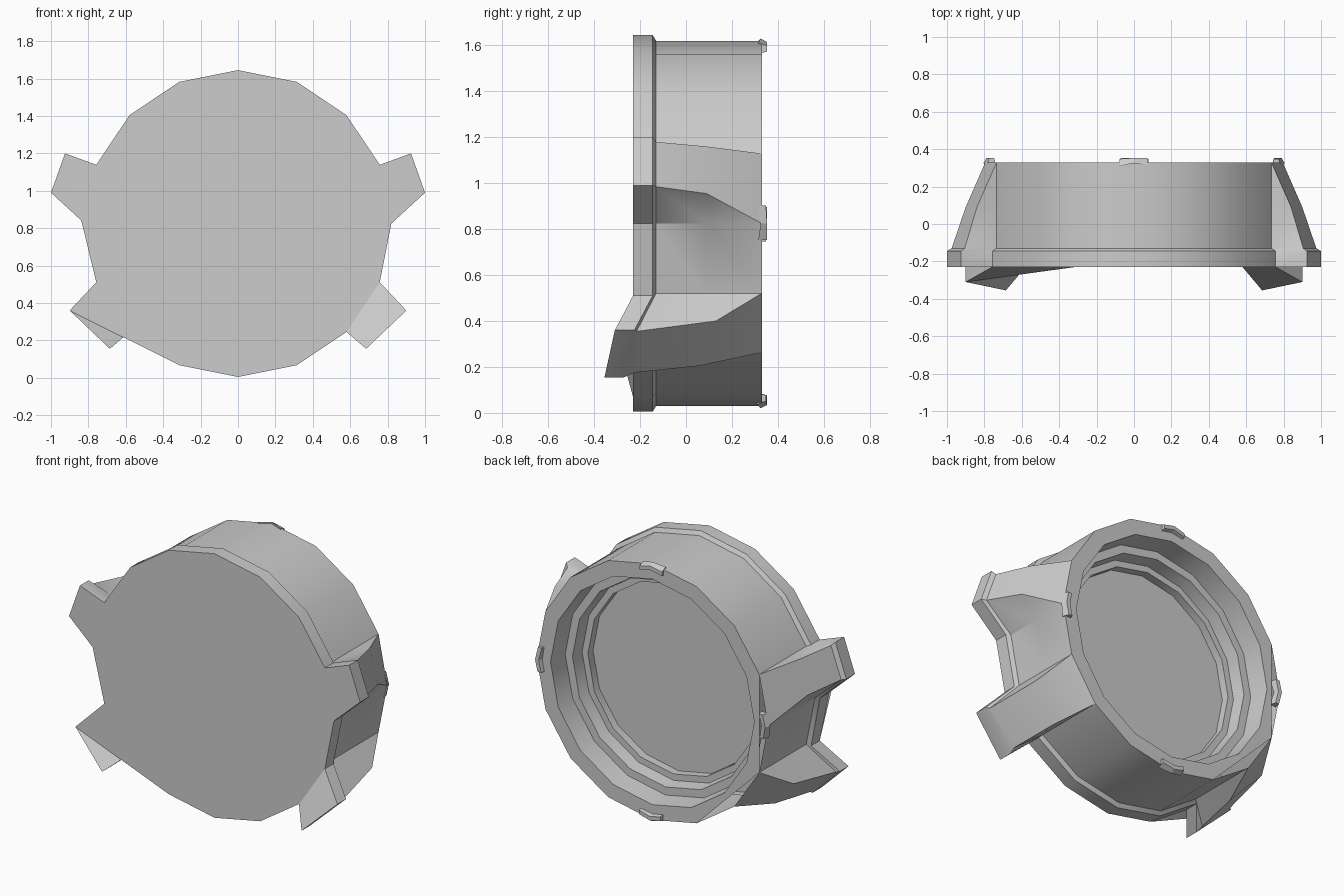
import bpy, bmesh
from math import sin, cos, radians, pi

if "Cube" in bpy.data.objects:
    bpy.data.objects.remove(bpy.data.objects["Cube"])

CZ = 0.825  # height of the drum axis


def rim(r, i):
    """Corner i of the 16-sided drum, counted clockwise from the top."""
    a = radians(90 - 22.5 * i)
    return r * cos(a), CZ + r * sin(a)


def section(r, y, tips):
    """Closed loop: 16-gon plus two tabs per side; tips = four (x, y, z)."""
    p = [(rim(r, i)[0], y, rim(r, i)[1]) for i in range(9)]
    half = p[:4] + list(tips[:2]) + p[4:6] + list(tips[2:]) + p[6:]
    return half + [(-x, yy, z) for x, yy, z in reversed(half[1:-1])]


def make(name, bm, angle=30):
    bmesh.ops.recalc_face_normals(bm, faces=bm.faces)
    me = bpy.data.meshes.new(name)
    bm.to_mesh(me)
    bm.free()
    ob = bpy.data.objects.new(name, me)
    bpy.context.collection.objects.link(ob)
    bpy.ops.object.select_all(action='DESELECT')
    ob.select_set(True)
    bpy.context.view_layer.objects.active = ob
    bpy.ops.object.shade_smooth_by_angle(angle=radians(angle))
    return ob


def bridge(bm, a, b):
    n = len(a)
    for i in range(n):
        q = []
        for v in (a[i], a[(i + 1) % n], b[(i + 1) % n], b[i]):
            if v not in q:
                q.append(v)
        if len(q) > 2:
            bm.faces.new(q)


# Housing: front flange with tabs, lofted back into a plain drum
R = 0.795
end = [(rim(R, i)[0], 0.33, rim(R, i)[1]) for i in (3, 4, 5, 6)]
sections = [
    section(0.82, -0.23, [(0.925, -0.23, 1.20), (1.0, -0.23, 0.99),
                          (0.90, -0.31, 0.36), (0.685, -0.355, 0.155)]),
    section(0.82, -0.145, [(0.925, -0.145, 1.20), (1.0, -0.145, 0.99),
                           (0.90, -0.225, 0.36), (0.685, -0.27, 0.155)]),
    section(R, -0.13, [(0.905, -0.13, 1.18), (0.975, -0.13, 0.985),
                       (0.88, -0.215, 0.355), (0.69, -0.225, 0.175)]),
    section(R, 0.09, [(0.84, 0.09, 1.16), (0.90, 0.09, 0.955),
                      (0.83, 0.13, 0.40), (0.655, 0.06, 0.205)]),
    section(R, 0.33, end),
]
bm = bmesh.new()
loops = [[bm.verts.new(c) for c in s] for s in sections]
for a, b in zip(loops, loops[1:]):
    bridge(bm, a, b)
f = loops[0]
tab_starts = (3, 7, 13, 17)          # root vertex before each tab
tip_ids = {s + k for s in tab_starts for k in (1, 2)}
bm.faces.new([v for i, v in enumerate(f) if i not in tip_ids])
for s in tab_starts:
    bm.faces.new(f[s:s + 4])

# Stepped recess open at the back
prev = [v for i, v in enumerate(loops[-1]) if i not in tip_ids]
for r, y in ((0.70, 0.33), (0.69, 0.20), (0.64, 0.20), (0.63, 0.12), (0.59, 0.12), (0.59, 0.07)):
    ring = []
    for i in range(16):
        x, z = rim(r, i)
        ring.append(bm.verts.new((x, y, z)))
    bridge(bm, prev, ring)
    prev = ring
bm.faces.new(prev)
bmesh.ops.remove_doubles(bm, verts=bm.verts, dist=0.0005)
make("housing", bm)

# Four small bent clips on the back rim
for k, side in enumerate(("top", "right", "bottom", "left")):
    ang = pi / 2 - k * pi / 2
    bm = bmesh.new()
    rows = []
    for t, drop, y0, y1 in ((-0.078, 0.028, 0.31, 0.348), (0, 0, 0.325, 0.353), (0.072, 0.028, 0.315, 0.353)):
        row = []
        for rr, y in ((0.755, y0), (0.805, y0), (0.79, y1), (0.765, y1)):
            r = rr - drop * 0.6
            row.append(bm.verts.new((r * cos(ang) + t * sin(ang), y, CZ + r * sin(ang) - t * cos(ang))))
        rows.append(row)
    for a, b in zip(rows, rows[1:]):
        bridge(bm, a, b)
    bm.faces.new(rows[0])
    bm.faces.new(rows[-1])
    make("rim_clip_" + side, bm, 20)
